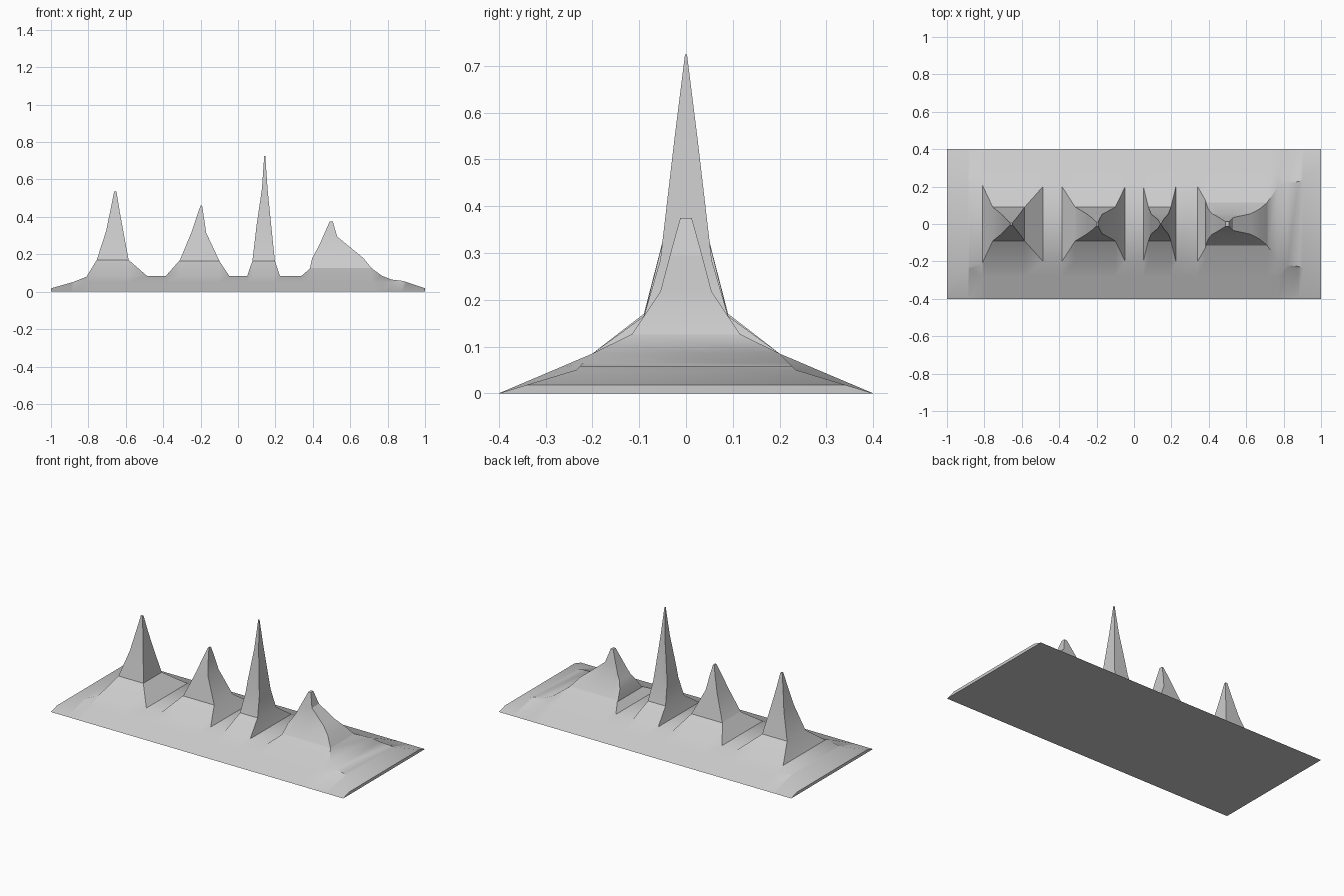
import bpy, bmesh

if "Cube" in bpy.data.objects:
    bpy.data.objects.remove(bpy.data.objects["Cube"])

# Front outline of the ridge (x, z)
RIDGE = [(-1, .018), (-.88, .052), (-.81, .08), (-.755, .17), (-.705, .325), (-.662, .535),
         (-.65, .535), (-.631, .42), (-.61, .305), (-.585, .17), (-.487, .085),
         (-.385, .085), (-.31, .17), (-.25, .315), (-.2, .462), (-.192, .462), (-.17, .315),
         (-.1, .165), (-.047, .085),
         (.05, .085), (.077, .165), (.1, .36), (.128, .55), (.14, .725), (.146, .725),
         (.158, .55), (.178, .35), (.197, .165), (.224, .085),
         (.34, .085), (.383, .122), (.397, .18), (.435, .25), (.49, .375), (.507, .375),
         (.53, .295), (.67, .18), (.715, .125), (.77, .085), (.82, .065), (.88, .058), (1, .018)]

# Side outlines (z, half width in y) for each peak, and for the low end ramps
FOOT = [(0, .4), (.05, .282), (.085, .2)]
PEAKS = [
    (-.44, [(.17, .09), (.325, .05), (.45, .022), (.536, .005)]),
    (0.0, [(.165, .09), (.315, .052), (.4, .03), (.463, .01)]),
    (.28, [(.165, .09), (.285, .055), (.55, .024), (.726, .002)]),
    (2.0, [(.127, .115), (.217, .055), (.3, .033), (.376, .012)])]
END = [(0, .4), (.05, .235), (.085, .2)]


def outline(x):
    rest = next(p for limit, p in PEAKS if x < limit)
    return (END if x < -.87 or x > .81 else FOOT) + rest


def half_width(prof, z):
    for (z0, w0), (z1, w1) in zip(prof, prof[1:]):
        if z <= z1:
            return w0 + (w1 - w0) * (z - z0) / (z1 - z0)
    return prof[-1][1]


# Add stations where the ridge crosses a level of the side outline
stations = []
for (xa, za), (xb, zb) in zip(RIDGE, RIDGE[1:]):
    stations.append((xa, za))
    if abs(za - zb) > 1e-6:
        cuts = [(z - za) / (zb - za) for z, _ in outline((xa + xb) / 2)]
        stations += [(xa + (xb - xa) * t, za + (zb - za) * t)
                     for t in sorted(cuts) if .01 < t < .99]
stations.append(RIDGE[-1])

# Loft the cross-sections, each cut off flat at the ridge height
bm = bmesh.new()
rings = []
for x, top in stations:
    prof = outline(x)
    side = [(half_width(prof, min(z, top)), min(z, top)) for z, _ in prof[:-1]]
    side.append((half_width(prof, top), top))
    pts = [(-w, z) for w, z in side] + [(w, z) for w, z in reversed(side)]
    rings.append([bm.verts.new((x, y, z)) for y, z in pts])
for a, b in zip(rings, rings[1:]):
    n = len(a)
    for i in range(n):
        j = (i + 1) % n
        bm.faces.new((a[i], a[j], b[j], b[i]))
bm.faces.new(rings[0])
bm.faces.new(rings[-1])
bmesh.ops.remove_doubles(bm, verts=bm.verts, dist=1e-4)
bmesh.ops.dissolve_degenerate(bm, edges=bm.edges, dist=1e-5)
bmesh.ops.recalc_face_normals(bm, faces=bm.faces)

mesh = bpy.data.meshes.new("mountain_range")
bm.to_mesh(mesh)
bm.free()
obj = bpy.data.objects.new("mountain_range", mesh)
bpy.context.collection.objects.link(obj)
bpy.context.view_layer.objects.active = obj
obj.select_set(True)
bpy.ops.object.shade_smooth_by_angle(angle=.52)
